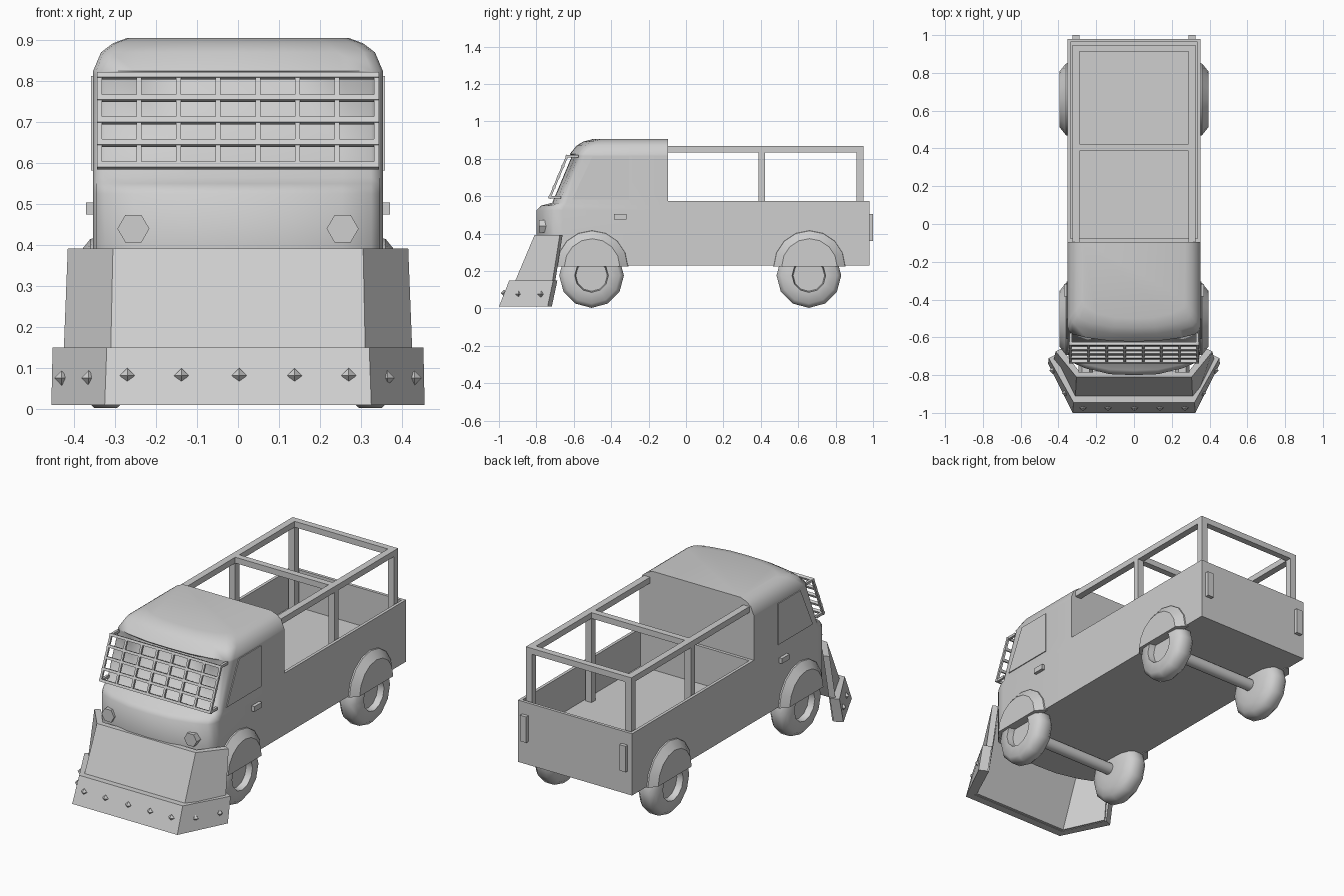
import bpy
import bmesh
import math
from mathutils import Vector

old = bpy.data.objects.get("Cube")
if old:
    bpy.data.objects.remove(old, do_unlink=True)

grey = bpy.data.materials.new("light_grey")
grey.use_nodes = True
grey.diffuse_color = (0.62, 0.62, 0.62, 1)
grey.node_tree.nodes["Principled BSDF"].inputs["Base Color"].default_value = (0.62, 0.62, 0.62, 1)


def finish(name, bm, smooth=0):
    bmesh.ops.recalc_face_normals(bm, faces=bm.faces)
    mesh = bpy.data.meshes.new(name)
    bm.to_mesh(mesh)
    bm.free()
    obj = bpy.data.objects.new(name, mesh)
    bpy.context.collection.objects.link(obj)
    mesh.materials.append(grey)
    if smooth:
        bpy.ops.object.select_all(action='DESELECT')
        obj.select_set(True)
        bpy.context.view_layer.objects.active = obj
        bpy.ops.object.shade_smooth_by_angle(angle=math.radians(smooth))


def loft(name, rings, smooth=0):
    """Skin closed rings of points and cap both ends."""
    bm = bmesh.new()
    loops = [[bm.verts.new(p) for p in ring] for ring in rings]
    n = len(loops[0])
    for a, b in zip(loops, loops[1:]):
        for i in range(n):
            j = (i + 1) % n
            bm.faces.new((a[i], a[j], b[j], b[i]))
    bm.faces.new(loops[0])
    bm.faces.new(loops[-1])
    finish(name, bm, smooth)


def box(name, x, y, z):
    loft(name, [[(x[0], y[0], h), (x[1], y[0], h), (x[1], y[1], h), (x[0], y[1], h)] for h in z])


def bar(name, p, q, side, up):
    """Rectangular bar between two points."""
    p, q, side, up = Vector(p), Vector(q), Vector(side), Vector(up)
    loft(name, [[c - side - up, c + side - up, c + side + up, c - side + up] for c in (p, q)])


def circle(r, x, y, z, n):
    return [(x, y + r * math.cos(math.tau * i / n), z + r * math.sin(math.tau * i / n)) for i in range(n)]


def half_disc(r, x, y, z, n):
    return [(x, y + r * math.cos(math.pi * i / n), z + r * math.sin(math.pi * i / n)) for i in range(n + 1)]


# Cab: horizontal rings of height, half width, front position, corner depth
W = 0.353
cab_levels = [(0.23, W, -0.80, 1), (0.40, W, -0.80, 1), (0.525, W, -0.80, 1),
              (0.55, W, -0.775, 0.9), (0.565, W, -0.715, 0.55), (0.815, W, -0.61, 0.5),
              (0.825, W, -0.622, 0.6), (0.87, 0.334, -0.585, 0.7),
              (0.892, 0.305, -0.55, 0.7), (0.905, 0.27, -0.50, 0.7)]
corner = [(1, 0.14), (0.98, 0.095), (0.92, 0.065), (0.72, 0.035), (0.36, 0.005)]
rings = []
for z, w, front, depth in cab_levels:
    half = [(w, -0.095, z)] + [(w * fx, front + dy * depth, z) for fx, dy in corner]
    rings.append(half + [(0, front, z)] + [(-x, y, h) for x, y, h in reversed(half)])
loft("cab", rings, 65)

# Cargo bed: a box with its top inset and sunk
bm = bmesh.new()
bmesh.ops.create_cube(bm, size=1)
for v in bm.verts:
    v.co = (v.co.x * 2 * W, 0.4425 + v.co.y * 1.075, 0.4025 + v.co.z * 0.345)
top = max(bm.faces, key=lambda f: f.calc_center_median().z)
bmesh.ops.inset_region(bm, faces=[top], thickness=0.024)
floor = bmesh.ops.extrude_face_region(bm, geom=[top])
bmesh.ops.translate(bm, vec=(0, 0, -0.21), verts=[v for v in floor["geom"] if isinstance(v, bmesh.types.BMVert)])
bmesh.ops.delete(bm, geom=[top], context='FACES_ONLY')
finish("cargo_bed", bm)

# Cargo frame
for y in (0.405, 0.93):
    box("frame_crossbar", (-0.29, 0.29), (y - 0.018, y + 0.018), (0.835, 0.868))

# Wheel and fender profiles: radius, x
tyre = [(0.06, 0.25), (0.11, 0.255), (0.15, 0.27), (0.173, 0.295), (0.173, 0.35),
        (0.15, 0.375), (0.09, 0.38), (0.084, 0.345)]
arch = [(0.194, 0.34), (0.19, 0.36), (0.148, 0.394)]

for y, end in ((-0.505, "front"), (0.655, "rear")):
    loft(end + "_axle", [circle(0.033, x, y, 0.175, 12) for x in (-0.27, 0.27)], 40)

for s, side in ((1, "left"), (-1, "right")):
    for y, end in ((-0.505, "front"), (0.657, "rear")):
        tag = f"{side}_{end}_"
        loft(tag + "wheel", [circle(r, s * x, y, 0.176, 12) for r, x in tyre], 50)
        loft(tag + "fender", [half_disc(r, s * x, y + 0.003, 0.225, 8) for r, x in arch], 35)

    # Cargo frame rail and posts
    xs = (s * 0.288, s * 0.326)
    box(side + "_frame_rail", xs, (-0.1, 0.948), (0.835, 0.868))
    for y in (0.405, 0.93):
        box(side + "_frame_post", xs, (y - 0.018, y + 0.018), (0.36, 0.84))

    # Window, handle and lamps
    pane = [(-0.50, 0.812), (-0.305, 0.812), (-0.305, 0.582), (-0.61, 0.582)]
    loft(side + "_window", [[(s * x, y, z) for y, z in pane] for x in (0.35, 0.358)])
    box(side + "_door_handle", (s * 0.34, s * 0.371), (-0.385, -0.318), (0.475, 0.504))
    box(side + "_tail_lamp", (s * 0.288, s * 0.326), (0.97, 1.0), (0.36, 0.505))
    loft(side + "_headlight", [[(s * 0.255 + 0.039 * math.cos(math.tau * i / 6), y,
                                 0.44 + 0.039 * math.sin(math.tau * i / 6)) for i in range(6)]
                               for y in (-0.74, -0.785)])

# Windscreen guard
low, high = Vector((0, -0.728, 0.594)), Vector((0, -0.636, 0.813))
slope = (high - low).normalized()
normal = slope.cross(Vector((1, 0, 0)))
for i in range(8):
    off = Vector((-0.338 + 0.676 * i / 7, 0, 0))
    bar("guard_upright", low + off, high + off, (0.006, 0, 0), normal * 0.006)
for i in range(5):
    c = low.lerp(high, i / 4)
    bar("guard_crossbar", c - Vector((0.344, 0, 0)), c + Vector((0.344, 0, 0)), slope * 0.007, normal * 0.008)
for x in (-0.335, 0.335):
    for c in (low, high):
        p = c + Vector((x, 0, 0))
        bar("guard_mount", p, p + Vector((0, 0.06, 0)), (0.007, 0, 0), (0, 0, 0.007))


# Plough: angled three-part blade and lower band
def blade(name, levels, t):
    rings = []
    for z, cx, cy, wx, wy in levels:
        outer = [(-wx, wy, z), (-cx, cy, z), (cx, cy, z), (wx, wy, z)]
        inner = [(wx - t, wy + t * 0.5, z), (cx - t * 0.5, cy + t, z),
                 (-cx + t * 0.5, cy + t, z), (-wx + t, wy + t * 0.5, z)]
        rings.append(outer + inner)
    loft(name, rings)


blade("plough_blade", [(0.012, 0.313, -0.97, 0.43, -0.735), (0.392, 0.305, -0.81, 0.415, -0.675)], 0.03)
blade("plough_band", [(0.01, 0.325, -1.0, 0.455, -0.74), (0.15, 0.32, -0.945, 0.452, -0.71)], 0.045)

# Studs on the plough band
studs = [(x, -0.973, 0.082) for x in (-0.27, -0.138, 0.003, 0.138, 0.27)]
for s in (-1, 1):
    studs += [(s * 0.364, -0.895, 0.076), (s * 0.43, -0.775, 0.076)]
for place in studs:
    bm = bmesh.new()
    bmesh.ops.create_uvsphere(bm, u_segments=4, v_segments=2, radius=0.018)
    bmesh.ops.translate(bm, vec=place, verts=bm.verts)
    finish("plough_stud", bm)
